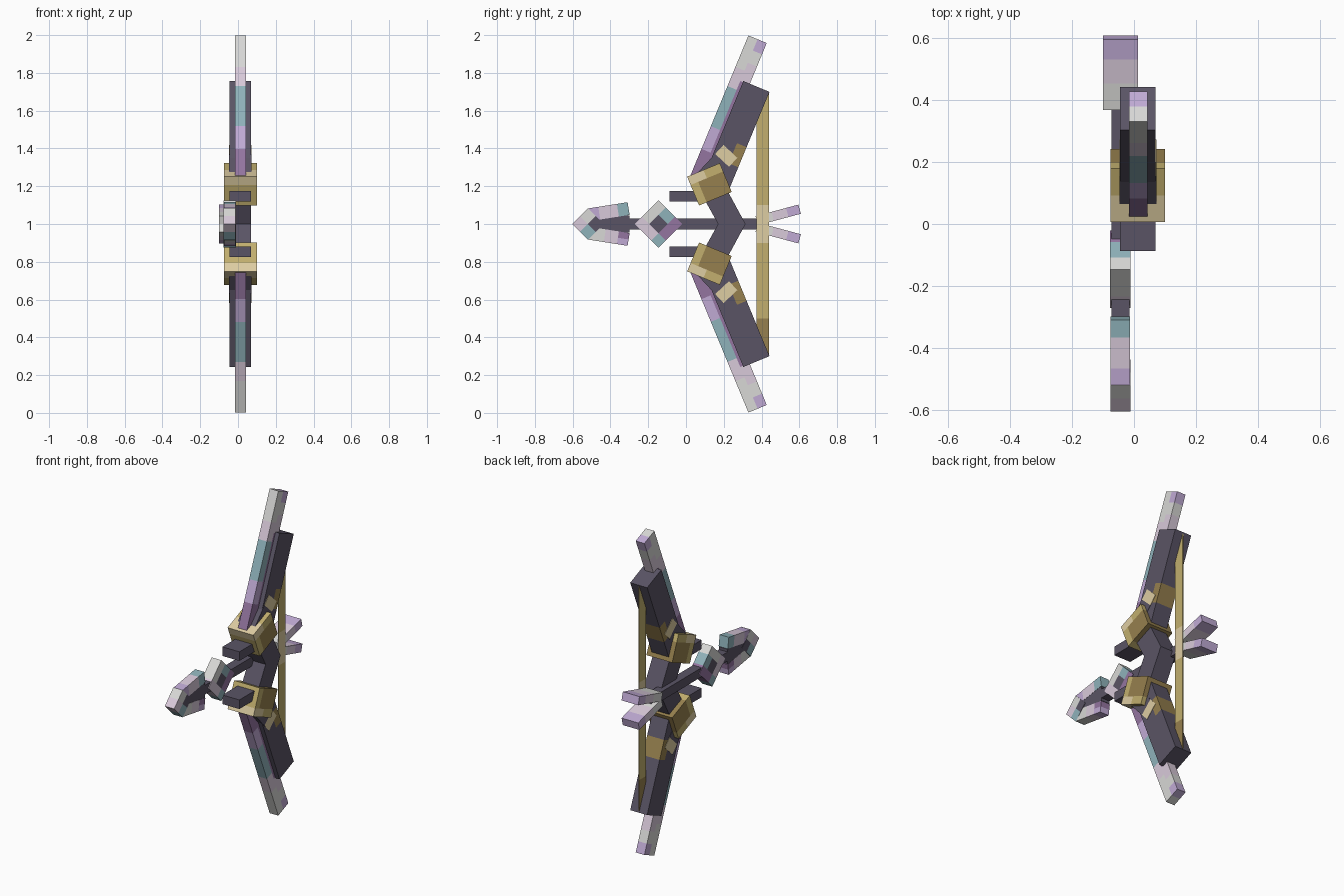
import bpy, bmesh, math
from mathutils import Vector

cube = bpy.data.objects.get("Cube")
if cube:
    bpy.data.objects.remove(cube, do_unlink=True)

# Palette, given as display values and converted to linear
PALETTE = {
    "pale_grey": (216, 216, 214), "pale_pink": (217, 202, 218),
    "lilac": (192, 170, 212), "teal": (143, 178, 186),
    "purple": (148, 117, 160), "dark_slate": (90, 84, 101),
    "gold": (194, 175, 110), "brown_gold": (150, 128, 78),
    "cream": (222, 205, 162),
}
NAMES = list(PALETTE)


def linear(c):
    c /= 255
    return c / 12.92 if c <= 0.04045 else ((c + 0.055) / 1.055) ** 2.4


MATS = []
for key, rgb in PALETTE.items():
    mat = bpy.data.materials.new(key)
    colour = (*[linear(c) for c in rgb], 1)
    mat.diffuse_color = colour
    mat.use_nodes = True
    node = mat.node_tree.nodes["Principled BSDF"]
    node.inputs["Base Color"].default_value = colour
    node.inputs["Roughness"].default_value = 0.9
    MATS.append(mat)


def block(name, centre, size, xs, angle=0, rule="dark_slate",
          ucuts=(), vcuts=(), flip=False):
    """Box turned in the side plane; u runs along it, v across it.
    rule is a colour name or a function of (u, v) giving one."""
    bm = bmesh.new()
    bmesh.ops.create_cube(bm, size=1)
    width = xs[1] - xs[0]
    for v in bm.verts:
        v.co = Vector((v.co.x * width, v.co.y * size[0], v.co.z * size[1]))
    for axis, cuts in ((Vector((0, 1, 0)), ucuts), (Vector((0, 0, 1)), vcuts)):
        for c in cuts:
            geom = bm.verts[:] + bm.edges[:] + bm.faces[:]
            bmesh.ops.bisect_plane(bm, geom=geom, plane_co=axis * c, plane_no=axis)
    used = []
    for f in bm.faces:
        mid = f.calc_center_median()
        colour = rule if isinstance(rule, str) else rule(mid.y, mid.z)
        if colour not in used:
            used.append(colour)
        f.material_index = used.index(colour)
    ca, sa = math.cos(math.radians(angle)), math.sin(math.radians(angle))
    for v in bm.verts:
        x, p, q = v.co
        z = centre[1] + p * sa + q * ca
        v.co = (x + sum(xs) / 2, centre[0] + p * ca - q * sa, 2 - z if flip else z)
    if flip:
        bmesh.ops.reverse_faces(bm, faces=bm.faces[:])
    mesh = bpy.data.meshes.new(name)
    bm.to_mesh(mesh)
    bm.free()
    for colour in used:
        mesh.materials.append(MATS[NAMES.index(colour)])
    obj = bpy.data.objects.new(name, mesh)
    bpy.context.collection.objects.link(obj)
    return obj


def bands(u, stops, last):
    for limit, colour in stops:
        if u < limit:
            return colour
    return last


# Colour rules
def blade_rule(u, v):
    if v > 0:
        return bands(u, ((-.245, "purple"), (-.115, "lilac"), (.115, "teal"),
                         (.225, "pale_pink")), "pale_grey")
    return bands(u, ((.165, "purple"), (.27, "pale_pink"),
                     (.34, "pale_grey")), "lilac")


def limb_rule(u, v):
    return "brown_gold" if -.145 < u < -.03 and v < -.02 else "dark_slate"


def clamp_rule(u, v):
    if v > .035:
        return "cream" if u < 0 else "gold"
    return "gold" if u < -.05 else "brown_gold"


def fletch_rule(u, v):
    return bands(u, ((-.03, "pale_grey"), (.05, "pale_pink")), "lilac")


def string_rule(u, v):
    return bands(u, ((-.5, "brown_gold"), (-.1, "gold"), (.1, "cream")), "gold")


GRID = (("teal", "pale_pink", "pale_pink"),
        ("purple", "dark_slate", "pale_grey"),
        ("purple", "teal", "pale_grey"))


def diamond_rule(u, v):
    step = lambda t: 0 if t < -.035 else 2 if t > .035 else 1
    return GRID[step(u)][step(v)]


BOW = (-.045, .07)
ARROW = (-.075, -.013)

# Mirrored bow halves and arrow wings
for side, flip in (("upper", False), ("lower", True)):
    block(side + "_blade", (.224, 1.604), (.81, .105), (-.016, .043), 67.5,
          blade_rule, (-.245, -.115, .115, .165, .225, .27, .34), (0,), flip)
    block(side + "_limb", (.263, 1.463), (.574, .15), BOW, 67.5,
          limb_rule, (-.145, -.03), (-.02,), flip)
    block(side + "_brace", (.15, 1.293), (.25, .1), (-.047, .072), 47,
          lambda u, v: "cream" if u > .06 else "dark_slate", (.06,), (), flip)
    block(side + "_clamp", (.124, 1.21), (.187, .165), (-.075, .1), 22.5,
          clamp_rule, (-.05, 0), (.035,), flip)
    block(side + "_prong", (.02, 1.148), (.214, .056), BOW, flip=flip)
    block(side + "_arrow_wing", (-.41, 1.065), (.215, .068), ARROW, 9,
          (lambda u, v: bands(u, ((-.02, "pale_grey"), (.05, "pale_pink")),
                              "purple" if v < 0 else "lilac")) if flip else
          (lambda u, v: bands(u, ((-.05, "lilac"), (.05, "pale_pink")), "teal")),
          (-.05, -.02, .05), (0,), flip)
    block(side + "_fletching", (.488, 1.048), (.235, .05), (-.1, .013), 15,
          fletch_rule, (-.03, .05), (), flip)

# Grip: chevron profile extruded across the bow
half = [(.315, 1), (.225, 1.166), (.17, 1.25), (.07, 1.18), (.17, 1)]
profile = half + [(y, 2 - z) for y, z in half[3:0:-1]]
bm = bmesh.new()
face = bm.faces.new([bm.verts.new((BOW[0] + .001, y, z)) for y, z in profile])
ext = bmesh.ops.extrude_face_region(bm, geom=[face])
moved = [g for g in ext["geom"] if isinstance(g, bmesh.types.BMVert)]
bmesh.ops.translate(bm, verts=moved, vec=(BOW[1] - BOW[0] - .002, 0, 0))
bmesh.ops.recalc_face_normals(bm, faces=bm.faces[:])
grip_mesh = bpy.data.meshes.new("grip")
bm.to_mesh(grip_mesh)
bm.free()
grip_mesh.materials.append(MATS[NAMES.index("dark_slate")])
bpy.context.collection.objects.link(bpy.data.objects.new("grip", grip_mesh))

# Bowstring
block("bowstring", (.407, 1), (1.38, .066), (.0105, .0145), 90,
      string_rule, (-.5, -.1, .1))

# Arrow
block("arrow_shaft", (-.03, 1), (.94, .056), (-.073, -.015))
block("arrow_core", (-.4, 1), (.2, .09), (-.074, -.014))
block("arrow_tip", (-.52, 1), (.118, .118), (-.076, -.012), 45,
      lambda u, v: ("pale_pink" if v > 0 else "teal") if u < 0 else
      ("pale_grey" if v > 0 else "dark_slate"), (0,), (0,))
block("arrow_diamond", (-.146, 1), (.177, .177), (-.077, -.011), 45,
      diamond_rule, (-.035, .035), (-.035, .035))
